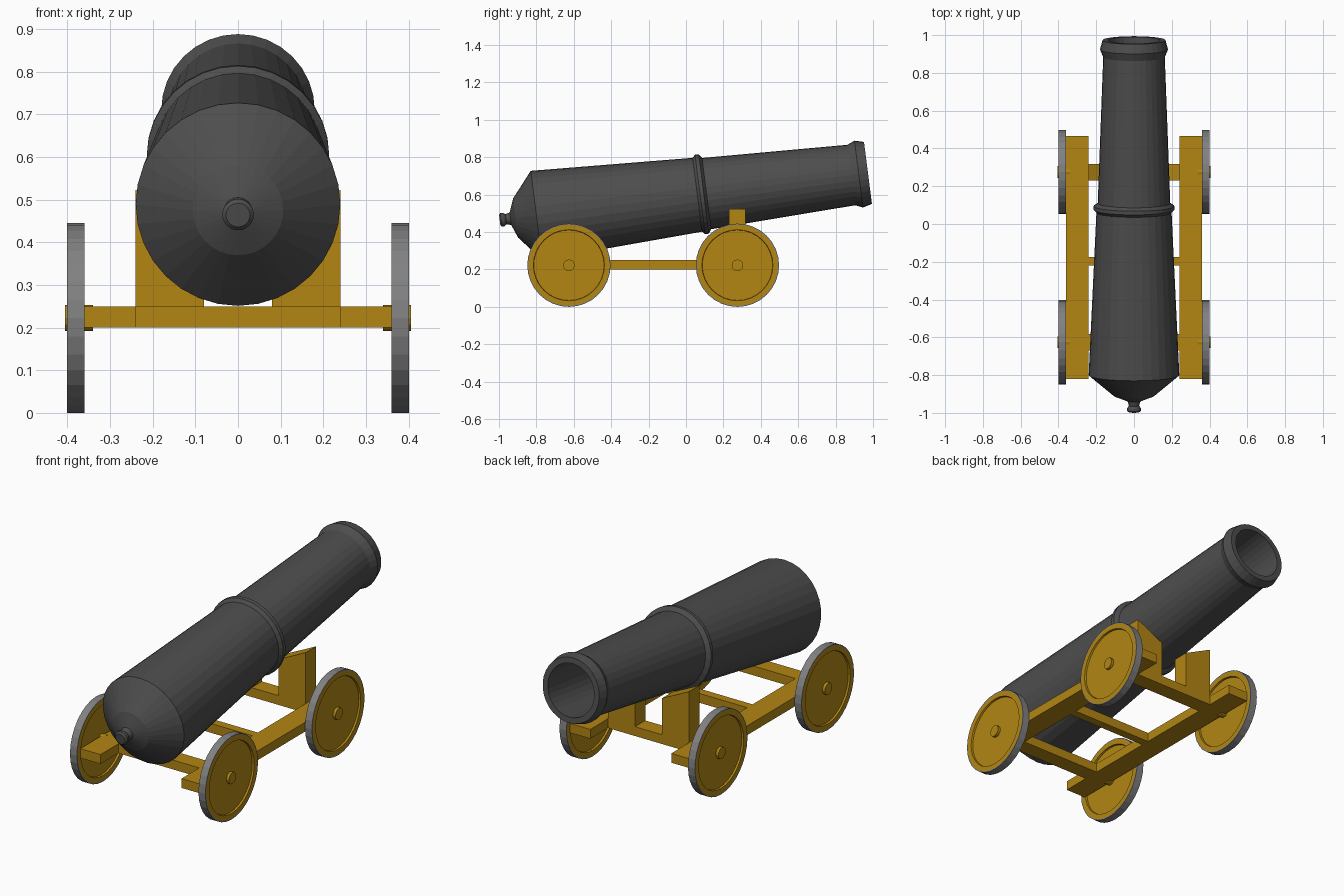
import bpy, bmesh
from math import radians, cos, sin, pi
from mathutils import Matrix

if "Cube" in bpy.data.objects:
    bpy.data.objects.remove(bpy.data.objects["Cube"])


def material(name, rgb):
    m = bpy.data.materials.new(name)
    m.diffuse_color = (*rgb, 1)
    m.use_nodes = True
    m.node_tree.nodes["Principled BSDF"].inputs["Base Color"].default_value = m.diffuse_color
    return m


WOOD = material("wood", (0.45, 0.24, 0.007))
IRON = material("dark_iron", (0.075, 0.075, 0.075))
TYRE = material("tyre_steel", (0.22, 0.22, 0.22))


def finish(name, bm, mats, matrix=Matrix()):
    bmesh.ops.recalc_face_normals(bm, faces=bm.faces)
    me = bpy.data.meshes.new(name)
    bm.to_mesh(me)
    bm.free()
    for m in mats:
        me.materials.append(m)
    ob = bpy.data.objects.new(name, me)
    ob.matrix_world = matrix
    bpy.context.collection.objects.link(ob)
    return ob


def lathe(name, profile, mats, matrix, sides=32, second=()):
    """Spin (height, radius) points round local z; both ends are capped."""
    bm = bmesh.new()
    rings = [[bm.verts.new((r * cos(2 * pi * i / sides), r * sin(2 * pi * i / sides), h))
              for i in range(sides)] for h, r in profile]
    for k, (a, b) in enumerate(zip(rings, rings[1:])):
        for i in range(sides):
            j = (i + 1) % sides
            f = bm.faces.new((a[i], a[j], b[j], b[i]))
            f.material_index = 1 if k in second else 0
    bm.faces.new(rings[0])
    bm.faces.new(rings[-1])
    return finish(name, bm, mats, matrix)


def prism(name, outline, y0, y1):
    """Extrude an (x, z) outline from y0 to y1."""
    bm = bmesh.new()
    f = bm.faces.new([bm.verts.new((x, y0, z)) for x, z in outline])
    ext = bmesh.ops.extrude_face_region(bm, geom=[f])["geom"]
    bmesh.ops.translate(bm, vec=(0, y1 - y0, 0),
                        verts=[v for v in ext if isinstance(v, bmesh.types.BMVert)])
    return finish(name, bm, [WOOD])


def beam(name, x0, x1, y0, y1):
    return prism(name, [(x0, 0.2), (x1, 0.2), (x1, 0.25), (x0, 0.25)], y0, y1)


# Barrel: knob, breech, reinforcing ring, muzzle lip and bore
barrel = [(0, 0.028), (0.008, 0.037), (0.022, 0.036), (0.034, 0.027), (0.058, 0.034),
          (0.062, 0.045), (0.086, 0.106), (0.198, 0.24),
          (1.065, 0.199), (1.08, 0.214), (1.1, 0.214), (1.115, 0.192),
          (1.895, 0.163), (1.935, 0.18), (1.985, 0.167),
          (1.985, 0.137), (1.1, 0.13)]
lathe("barrel", barrel, [IRON],
      Matrix.Translation((0, -0.996, 0.464)) @ Matrix.Rotation(radians(-82.7), 4, 'X'))

# Cross members of the carriage
beam("front_crossbeam", -0.24, 0.24, 0.23, 0.317)
beam("middle_crossbeam", -0.24, 0.24, -0.22, -0.175)
beam("rear_crossbeam", -0.24, 0.24, -0.67, -0.583)

# Wheel: recessed disc on both faces, raised wooden rim, steel tread
wheel = [(0.01, 0.03), (0.01, 0.188), (0, 0.19), (0, 0.217), (0, 0.2225),
         (0.041, 0.2225), (0.041, 0.217), (0.041, 0.19), (0.031, 0.188), (0.031, 0.03)]

for side, s in (("right", 1), ("left", -1)):
    # Side rail and sloped barrel support
    beam(side + "_rail", s * 0.24, s * 0.36, -0.82, 0.467)
    prism(side + "_support",
          [(s * 0.08, 0.25), (s * 0.24, 0.25), (s * 0.24, 0.523), (s * 0.08, 0.445)],
          0.23, 0.317)
    # Wheels and axle ends
    for end, y in (("front", 0.275), ("rear", -0.626)):
        place = (Matrix.Translation((s * 0.36, y, 0.2225))
                 @ Matrix.Rotation(s * pi / 2, 4, 'Y'))
        lathe(f"{side}_{end}_wheel", wheel, [WOOD, TYRE], place, second=(3, 4, 5))
        lathe(f"{side}_{end}_axle_end", [(-0.02, 0.031), (0.046, 0.031)], [WOOD], place, 12)
